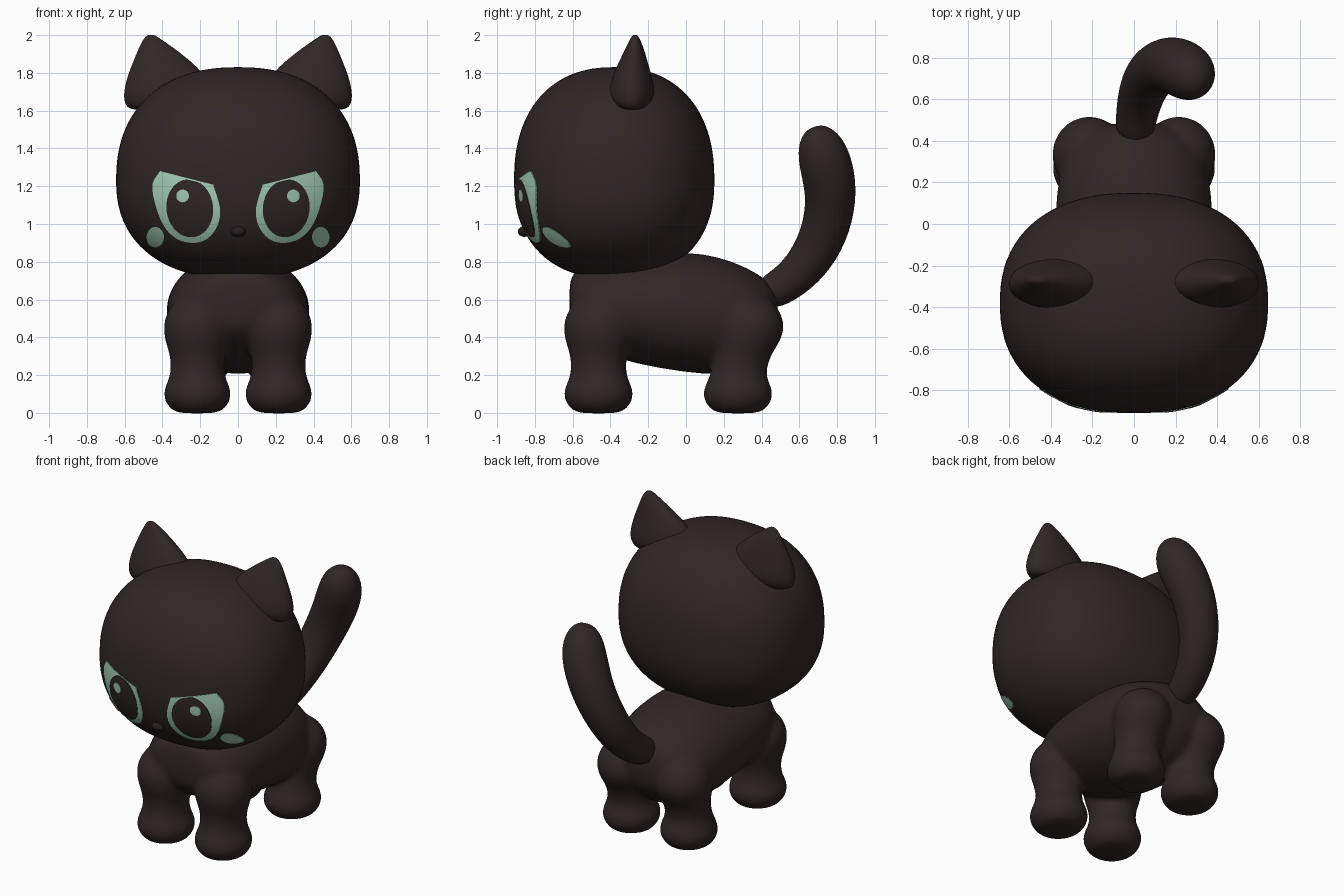
import bpy, bmesh, math
from mathutils import Vector

cube = bpy.data.objects.get("Cube")
if cube:
    bpy.data.objects.remove(cube)


def material(name, rgb):
    m = bpy.data.materials.new(name)
    m.use_nodes = True
    m.diffuse_color = (*rgb, 1)
    bsdf = m.node_tree.nodes["Principled BSDF"]
    bsdf.inputs["Base Color"].default_value = (*rgb, 1)
    bsdf.inputs["Roughness"].default_value = 0.7
    return m


FUR = material("dark brown fur", (0.03, 0.02, 0.02))
MINT = material("pale mint", (0.38, 0.62, 0.49))
NOSE = material("nose black brown", (0.02, 0.013, 0.013))

HEAD = Vector((0, -0.38, 1.23))
POWER = 2.3


def head_radius(d):
    # rounded-box shape, a little taller above the centre than below
    size = (0.645, 0.53, 0.60 if d.z > 0 else 0.52)
    return sum(abs(c / s) ** POWER for c, s in zip(d, size)) ** (-1 / POWER)


def on_face(x, z, lift):
    # point on the front of the head at the given x and z
    dz = z - HEAD.z
    rest = 1 - (abs(x) / 0.645) ** POWER - (abs(dz) / (0.60 if dz > 0 else 0.52)) ** POWER
    p = Vector((x, -0.53 * max(rest, 0) ** (1 / POWER), dz))
    return HEAD + p * (1 + lift / 0.55)


def finish(name, bm, mat, subdiv=0):
    bmesh.ops.recalc_face_normals(bm, faces=bm.faces)
    for f in bm.faces:
        f.smooth = True
    me = bpy.data.meshes.new(name)
    bm.to_mesh(me)
    bm.free()
    me.materials.append(mat)
    ob = bpy.data.objects.new(name, me)
    bpy.context.collection.objects.link(ob)
    if subdiv:
        mod = ob.modifiers.new("Round", "SUBSURF")
        mod.levels = mod.render_levels = subdiv
    return ob


def loft(bm, rings, n=24):
    # skin elliptical rings given as (centre, half axis u, half axis v)
    rows = []
    for c, u, v in rings:
        angles = [2 * math.pi * i / n for i in range(n)]
        rows.append([bm.verts.new(Vector(c) + Vector(u) * math.cos(a) + Vector(v) * math.sin(a))
                     for a in angles])
    for a, b in zip(rows, rows[1:]):
        for i in range(n):
            j = (i + 1) % n
            bm.faces.new((a[i], a[j], b[j], b[i]))
    bm.faces.new(rows[0][::-1])
    bm.faces.new(rows[-1])


# Head
bm = bmesh.new()
bmesh.ops.create_uvsphere(bm, u_segments=96, v_segments=64, radius=1)
for v in bm.verts:
    v.co = HEAD + v.co * head_radius(v.co)
finish("head", bm, FUR)

# Body: y, bottom, top, half width
bm = bmesh.new()
torso = [(-0.62, 0.50, 0.70, 0.16), (-0.59, 0.42, 0.76, 0.26), (-0.47, 0.33, 0.80, 0.35),
         (-0.30, 0.26, 0.84, 0.38), (0.0, 0.21, 0.86, 0.385), (0.18, 0.195, 0.83, 0.375),
         (0.33, 0.23, 0.77, 0.34), (0.44, 0.34, 0.70, 0.25), (0.49, 0.44, 0.63, 0.11)]
loft(bm, [((0, y, (lo + hi) / 2), (w, 0, 0), (0, 0, (hi - lo) / 2)) for y, lo, hi, w in torso])

# Legs: height, radius, with the upper part of the hind legs set further back
leg = [(-0.004, 0.10), (0.015, 0.145), (0.06, 0.18), (0.11, 0.188), (0.155, 0.17),
       (0.20, 0.148), (0.28, 0.146), (0.34, 0.163), (0.39, 0.18), (0.45, 0.188),
       (0.51, 0.178), (0.57, 0.145), (0.61, 0.095), (0.63, 0.03)]
for side in (-1, 1):
    for y, back in ((-0.463, 0), (0.275, 0.06)):
        rings = []
        for z, r in leg:
            t = min(max((z - 0.22) / 0.2, 0), 1)
            rings.append(((side * 0.215, y + back * t, z), (r * 0.97, 0, 0), (0, r, 0)))
        loft(bm, rings)
body = finish("body_and_legs", bm, FUR, 1)
fuse = body.modifiers.new("Fuse", "REMESH")
fuse.mode = "VOXEL"
fuse.voxel_size = 0.016
fuse.use_smooth_shade = True
soft = body.modifiers.new("Soften", "SMOOTH")
soft.factor = 0.5
soft.iterations = 8

# Ears: height, inner x, outer x, front y, back y
ear = [(1.60, 0.30, 0.56, -0.34, -0.23), (1.625, 0.20, 0.60, -0.39, -0.19),
       (1.69, 0.15, 0.61, -0.415, -0.16), (1.78, 0.165, 0.588, -0.39, -0.18),
       (1.85, 0.235, 0.56, -0.36, -0.20), (1.91, 0.31, 0.535, -0.33, -0.217),
       (1.96, 0.38, 0.512, -0.305, -0.235), (1.99, 0.425, 0.493, -0.29, -0.25),
       (2.002, 0.445, 0.475, -0.28, -0.26)]
for side, label in ((1, "left"), (-1, "right")):
    bm = bmesh.new()
    loft(bm, [((side * (a + b) / 2, (f + k) / 2, z), ((b - a) / 2, 0, 0), (0, (k - f) / 2, 0))
              for z, a, b, f, k in ear])
    finish(label + "_ear", bm, FUR, 2)

# Tail: centre line point and radius
tail = [((0.0, 0.40, 0.62), 0.09), ((0.01, 0.52, 0.67), 0.10), ((0.04, 0.65, 0.79), 0.115),
        ((0.09, 0.735, 0.95), 0.127), ((0.16, 0.77, 1.12), 0.135), ((0.22, 0.755, 1.26), 0.142),
        ((0.265, 0.725, 1.37), 0.136), ((0.28, 0.70, 1.45), 0.11),
        ((0.285, 0.685, 1.50), 0.065), ((0.285, 0.68, 1.515), 0.025)]
rings = []
for i, (p, r) in enumerate(tail):
    along = Vector(tail[min(i + 1, len(tail) - 1)][0]) - Vector(tail[max(i - 1, 0)][0])
    v = along.cross(Vector((1, 0, 0))).normalized()
    u = v.cross(along).normalized()
    rings.append((p, u * r, v * r))
bm = bmesh.new()
loft(bm, rings)
finish("tail", bm, FUR, 2)


def plate(name, outline, centre, lift, mat, side):
    # thin patch that follows the curve of the face
    bm = bmesh.new()
    steps, n = 8, len(outline)
    rows = []
    for k in range(1, steps + 1):
        t = k / steps
        rows.append([bm.verts.new(on_face(side * (centre[0] + (x - centre[0]) * t),
                                          centre[1] + (z - centre[1]) * t, lift))
                     for x, z in outline])
    mid = bm.verts.new(on_face(side * centre[0], centre[1], lift))
    for i in range(n):
        j = (i + 1) % n
        bm.faces.new((mid, rows[0][i], rows[0][j]))
        for a, b in zip(rows, rows[1:]):
            bm.faces.new((a[i], b[i], b[j], a[j]))
    bmesh.ops.recalc_face_normals(bm, faces=bm.faces)
    if sum(f.normal.y for f in bm.faces) > 0:
        bmesh.ops.reverse_faces(bm, faces=bm.faces)
    back = bmesh.ops.extrude_face_region(bm, geom=[f.copy() for f in bm.faces[:]])
    for v in (g for g in back["geom"] if isinstance(g, bmesh.types.BMVert)):
        v.co.y += 0.006
    ob = finish(name, bm, mat)
    ob.data.shade_smooth()
    return ob


def oval(cx, cz, rx, rz, tilt=0.0, n=40):
    pts = []
    for i in range(n):
        a = 2 * math.pi * i / n
        x, z = rx * math.cos(a), rz * math.sin(a)
        pts.append((cx + x * math.cos(tilt) - z * math.sin(tilt),
                    cz + x * math.sin(tilt) + z * math.cos(tilt)))
    return pts


def densify(pts, parts=4):
    # rounded outline through the points; the straight brow is the first segment
    out, n = [], len(pts)
    for i in range(n):
        p0, p1, p2, p3 = (Vector(pts[(i + k) % n]) for k in (-1, 0, 1, 2))
        m1 = (p2 - p0) / 2 if i > 1 else p2 - p1
        m2 = (p3 - p1) / 2 if 0 < i < n - 1 else p2 - p1
        for s in range(parts):
            t = s / parts
            out.append(tuple(p1 * (2 * t**3 - 3 * t * t + 1) + m1 * (t**3 - 2 * t * t + t)
                             + p2 * (3 * t * t - 2 * t**3) + m2 * (t**3 - t * t)))
    return out


# Eyes and cheek spots
eye = densify([(0.13, 1.208), (0.41, 1.28), (0.448, 1.215), (0.44, 1.125), (0.395, 1.0),
               (0.325, 0.925), (0.237, 0.902), (0.16, 0.925), (0.107, 0.995), (0.095, 1.085)])
pupil = [(x, min(z, 1.168 + 0.257 * x)) for x, z in oval(0.252, 1.085, 0.122, 0.152, -0.12)]
for side, label in ((1, "left"), (-1, "right")):
    plate(label + "_eye", eye, (0.26, 1.08), 0.004, MINT, side)
    plate(label + "_pupil", pupil, (0.252, 1.085), 0.007, FUR, side)
    plate(label + "_eye_highlight", oval(0.288, 1.15, 0.033, 0.033), (0.288, 1.15), 0.010, MINT, side)
    plate(label + "_cheek_spot", oval(0.435, 0.932, 0.047, 0.055), (0.435, 0.932), 0.005, MINT, side)

# Nose
bm = bmesh.new()
bmesh.ops.create_uvsphere(bm, u_segments=24, v_segments=16, radius=1)
for v in bm.verts:
    v.co = on_face(0, 0.96, 0) + Vector((v.co.x * 0.042, v.co.y * 0.035, v.co.z * 0.028))
finish("nose", bm, NOSE)
